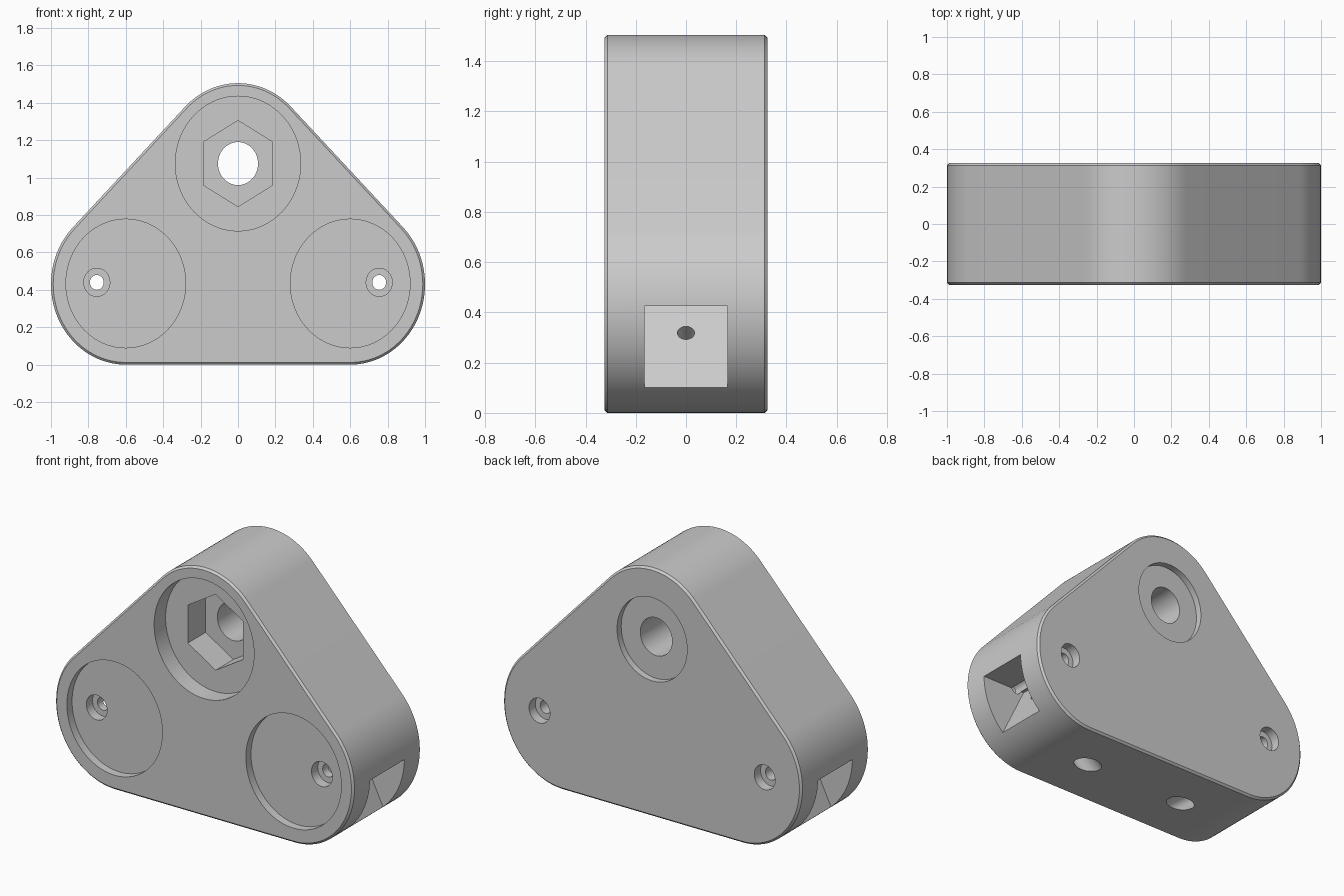
import bpy, bmesh, math

if "Cube" in bpy.data.objects:
    bpy.data.objects.remove(bpy.data.objects["Cube"])

ZS = 1.075          # vertical stretch of every round feature
HALF = 0.325        # half thickness of the block
LOW_X, LOW_Z, TOP_Z = 0.6, 0.43, 1.075   # lobe centres
SCREW_X, SCREW_Z = 0.755, 0.44

grey = bpy.data.materials.new("grey")
grey.diffuse_color = (0.6, 0.6, 0.6, 1)
grey.use_nodes = True
grey.node_tree.nodes["Principled BSDF"].inputs["Base Color"].default_value = grey.diffuse_color


def ring(cx, cz, r, n=64, start=0.0):
    """Stretched circle (or hexagon) outline in x, z."""
    return [(cx + r * math.cos(start + 2 * math.pi * i / n),
             cz + r * ZS * math.sin(start + 2 * math.pi * i / n)) for i in range(n)]


def arc(cx, cz, r, a0, a1, n):
    return [(cx + r * math.cos(math.radians(a0 + (a1 - a0) * i / n)),
             cz + r * ZS * math.sin(math.radians(a0 + (a1 - a0) * i / n)))
            for i in range(n + 1)]


def prism(name, outline, y0, y1, chamfer=0.0):
    """Extrude an x, z outline from y0 to y1, optionally chamfering both rims."""
    bm = bmesh.new()
    face = bm.faces.new([bm.verts.new((x, y0, z)) for x, z in outline])
    ext = bmesh.ops.extrude_face_region(bm, geom=[face])
    for v in ext["geom"]:
        if isinstance(v, bmesh.types.BMVert):
            v.co.y = y1
    bmesh.ops.recalc_face_normals(bm, faces=bm.faces)
    if chamfer:
        rims = [e for e in bm.edges if abs(e.verts[0].co.y - e.verts[1].co.y) < 1e-6]
        bmesh.ops.bevel(bm, geom=rims, offset=chamfer, segments=1,
                        profile=0.5, affect='EDGES')
    mesh = bpy.data.meshes.new(name)
    bm.to_mesh(mesh)
    bm.free()
    mesh.materials.append(grey)
    ob = bpy.data.objects.new(name, mesh)
    bpy.context.collection.objects.link(ob)
    return ob


def slanted_bore(name, p, q, r):
    """Cylinder between two points of the x, z plane, widened along y."""
    dx, dz = q[0] - p[0], q[1] - p[1]
    bpy.ops.mesh.primitive_cylinder_add(
        vertices=40, radius=r, depth=math.hypot(dx, dz),
        location=((p[0] + q[0]) / 2, 0, (p[1] + q[1]) / 2),
        rotation=(0, math.atan2(dx, dz), 0))
    ob = bpy.context.object
    ob.name = name
    ob.scale.y = 1.22
    ob.data.materials.append(grey)
    return ob


# Rounded triangular block with chamfered rims
outline = (arc(LOW_X, LOW_Z, 0.4, -90, 45, 36)
           + arc(0, TOP_Z, 0.4, 45, 135, 28)
           + arc(-LOW_X, LOW_Z, 0.4, 135, 270, 36))
body = prism("hub_block", outline, -HALF, HALF, chamfer=0.012)

# Top lobe: front recess, hexagonal nut seat, through bore, back recess
cutters = [
    prism("front_recess", ring(0, TOP_Z, 0.335, 72), -0.5, -HALF + 0.11),
    prism("nut_seat", ring(0, TOP_Z, 0.214, 6, math.pi / 6), -0.5, -0.045),
    prism("main_bore", ring(0, TOP_Z, 0.107, 48), -0.5, 0.5),
    prism("back_recess", ring(0, TOP_Z, 0.235, 64), HALF - 0.04, 0.5),
]

# Lower lobes, mirrored left and right
for side, s in (("right", 1), ("left", -1)):
    cutters += [
        # shallow disc recess, screw hole and counterbores
        prism(side + "_disc_recess", ring(s * LOW_X, LOW_Z + 0.004, 0.32, 72),
              -0.5, -HALF + 0.05),
        prism(side + "_front_counterbore", ring(s * SCREW_X, SCREW_Z, 0.07, 36),
              -0.5, -HALF + 0.11),
        prism(side + "_back_counterbore", ring(s * SCREW_X, SCREW_Z, 0.07, 36),
              HALF - 0.06, 0.5),
        prism(side + "_screw_hole", ring(s * SCREW_X, SCREW_Z, 0.037, 32), -0.5, 0.5),
        # wedge pocket in the rounded end
        prism(side + "_side_pocket",
              [(s * 0.857, 0.1), (s * 1.1, 0.1), (s * 1.1, 0.425), (s * 0.70, 0.425)],
              -0.165, 0.165),
        # slanted screw hole from the underside to the pocket
        slanted_bore(side + "_slant_hole", (s * 0.45, 0.08), (s * 0.80, 0.357), 0.028),
        slanted_bore(side + "_slant_counterbore", (s * 0.24, -0.087),
                     (s * 0.52, 0.135), 0.055),
    ]

# Cut everything out of the block, then remove the cutters
bpy.context.view_layer.update()
for c in cutters:
    c.hide_render = True
    mod = body.modifiers.new(c.name, 'BOOLEAN')
    mod.operation = 'DIFFERENCE'
    mod.solver = 'EXACT'
    mod.object = c
bpy.ops.object.select_all(action='DESELECT')
bpy.context.view_layer.objects.active = body
body.select_set(True)
for c in cutters:
    bpy.ops.object.modifier_apply(modifier=c.name)
for c in cutters:
    bpy.data.objects.remove(c, do_unlink=True)
bpy.ops.object.shade_smooth_by_angle(angle=math.radians(30))
